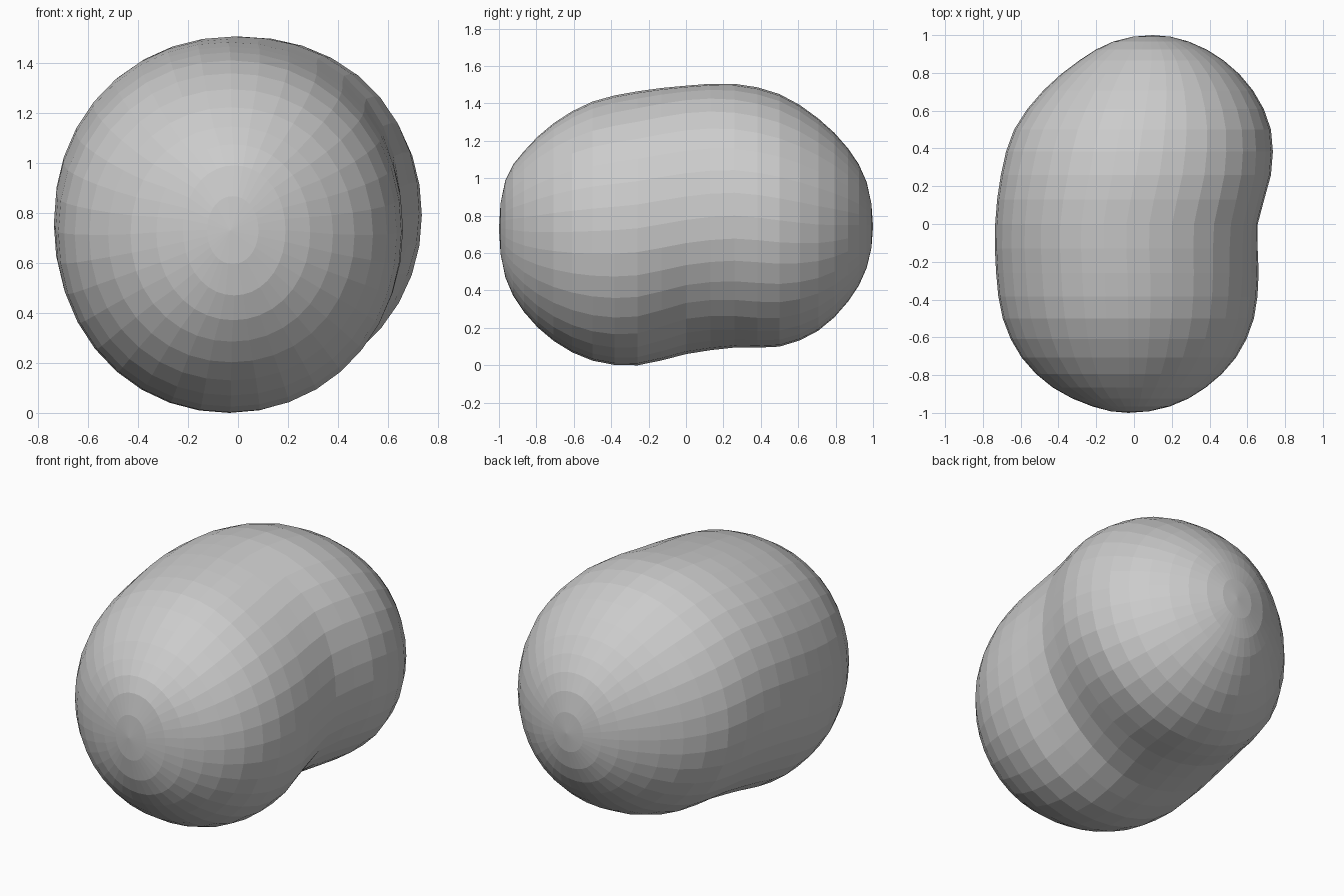
import bpy, bmesh, math

if "Cube" in bpy.data.objects:
    bpy.data.objects.remove(bpy.data.objects["Cube"])

# Outline of the bean at 13 stations from front to back (y = -cos(15 deg * i))
LEFT = [-.03, -.22, -.43, -.595, -.695, -.73, -.735, -.705, -.635, -.48, -.29, -.11, .10]
RIGHT = [-.03, .19, .38, .54, .635, .66, .655, .725, .725, .63, .475, .29, .10]
BOTTOM = [.73, .47, .285, .13, .025, .0, .06, .095, .10, .185, .34, .52, .74]
TOP = [.73, .99, 1.145, 1.295, 1.41, 1.465, 1.495, 1.505, 1.45, 1.32, 1.16, .98, .74]
SEGMENTS = 36
SUB = 2
POWER = 2.06  # slightly fuller than an ellipse


def sample(table, t):
    """Catmull-Rom interpolation of an outline table."""
    i = min(int(t), len(table) - 2)
    f = t - i
    p1, p2 = table[i], table[i + 1]
    p0 = table[i - 1] if i > 0 else 2 * p1 - p2
    p3 = table[i + 2] if i + 2 < len(table) else 2 * p2 - p1
    return 0.5 * (2 * p1 + (p2 - p0) * f + (2 * p0 - 5 * p1 + 4 * p2 - p3) * f * f
                  + (3 * p1 - p0 - 3 * p2 + p3) * f ** 3)


bm = bmesh.new()
last = (len(LEFT) - 1) * SUB

# Rings lofted along the body
rings = []
for k in range(1, last):
    t = k / SUB
    y = -math.cos(math.pi * k / last)
    l, r, b, top = (sample(tab, t) for tab in (LEFT, RIGHT, BOTTOM, TOP))
    cx, cz = (l + r) / 2, (b + top) / 2
    waist = math.exp(-((y - 0.03) / 0.22) ** 2)
    ring = []
    for s in range(SEGMENTS):
        a = 2 * math.pi * s / SEGMENTS
        c, n = math.cos(a), math.sin(a)
        scale = (abs(c) ** POWER + abs(n) ** POWER) ** (-1 / POWER)
        # lower right: groove between the lobes, upper right: filled shoulder
        if c > 0:
            scale += (0.03 if n > 0 else -0.05) * math.sin(2 * a) ** 2 * waist
        ring.append(bm.verts.new((cx + (r - l) / 2 * c * scale, y,
                                  cz + (top - b) / 2 * n * scale)))
    rings.append(ring)

for a, b in zip(rings, rings[1:]):
    for s in range(SEGMENTS):
        e = (s + 1) % SEGMENTS
        bm.faces.new((a[s], a[e], b[e], b[s]))

# Closed ends
for ring, y, i in ((rings[0], -1, 0), (rings[-1], 1, -1)):
    tip = bm.verts.new((LEFT[i], y, BOTTOM[i]))
    for s in range(SEGMENTS):
        bm.faces.new((ring[s], ring[(s + 1) % SEGMENTS], tip))

bmesh.ops.recalc_face_normals(bm, faces=bm.faces)
mesh = bpy.data.meshes.new("bean_body")
bm.to_mesh(mesh)
bm.free()
body = bpy.data.objects.new("bean_body", mesh)
bpy.context.collection.objects.link(body)
